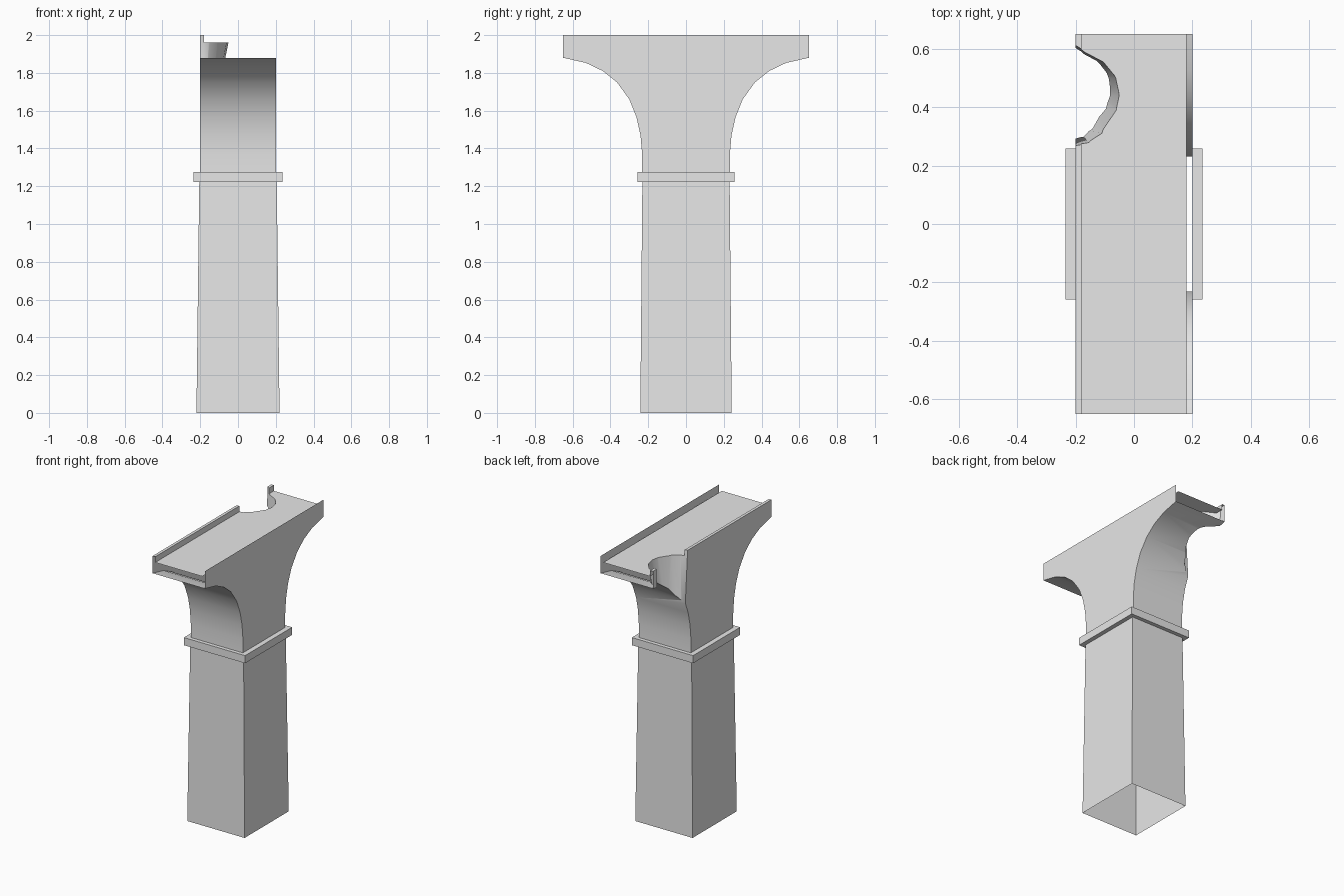
import bpy, bmesh, math

cube = bpy.data.objects.get("Cube")
if cube:
    bpy.data.objects.remove(cube, do_unlink=True)

stone = bpy.data.materials.new("grey stone")
stone.use_nodes = True
stone.diffuse_color = (0.8, 0.8, 0.8, 1)
stone.node_tree.nodes["Principled BSDF"].inputs["Base Color"].default_value = (0.8, 0.8, 0.8, 1)


def loft(name, rings, caps):
    """Skin a stack of matching closed rings."""
    bm = bmesh.new()
    loops = [[bm.verts.new(p) for p in ring] for ring in rings]
    n = len(loops[0])
    for a, b in zip(loops, loops[1:]):
        for i in range(n):
            j = (i + 1) % n
            bm.faces.new((a[i], a[j], b[j], b[i]))
    if caps:
        bm.faces.new(loops[0])
        bm.faces.new(loops[-1])
        bmesh.ops.recalc_face_normals(bm, faces=bm.faces)
    mesh = bpy.data.meshes.new(name)
    bm.to_mesh(mesh)
    bm.free()
    mesh.materials.append(stone)
    obj = bpy.data.objects.new(name, mesh)
    bpy.context.collection.objects.link(obj)
    return obj


def rect(x, y, z):
    return [(-x, -y, z), (x, -y, z), (x, y, z), (-x, y, z)]


def activate(obj):
    bpy.ops.object.select_all(action="DESELECT")
    obj.select_set(True)
    bpy.context.view_layer.objects.active = obj


def cut(obj, cutter):
    cutter.hide_render = True
    activate(obj)
    mod = obj.modifiers.new("cut", "BOOLEAN")
    mod.operation = "DIFFERENCE"
    mod.solver = "EXACT"
    mod.object = cutter
    bpy.ops.object.modifier_apply(modifier=mod.name)
    bpy.data.objects.remove(cutter, do_unlink=True)


# Hollow tapered column and the cornice band around its top
loft("column", [rect(0.22, 0.242, 0), rect(0.205, 0.231, 1.222)], False)
loft("cornice", [rect(0.205, 0.231, 1.222), rect(0.235, 0.258, 1.222),
                 rect(0.235, 0.258, 1.275), rect(0.2, 0.232, 1.275)], False)

# Span with flared arches on both ends
arch = [(0.232, 1.275), (0.232, 1.37), (0.241, 1.47), (0.262, 1.565), (0.3, 1.66),
        (0.365, 1.75), (0.44, 1.81), (0.53, 1.853), (0.65, 1.88), (0.65, 2.0)]
profile = arch + [(-y, z) for y, z in reversed(arch)]
span = loft("arched_span", [[(x, y, z) for y, z in profile] for x in (-0.2, 0.2)], True)

# Sunken deck between two low parapets
cut(span, loft("deck_channel", [rect(0.18, 1, 1.96), rect(0.18, 1, 2.2)], True))

# Broken bite in one side, narrowing downwards
bite = [(-0.2, 0.17), (0, 0.17), (0.03, 0.15), (0.1, 0.11), (0.138, 0.06), (0.15, 0),
        (0.14, -0.05), (0.09, -0.13), (0.045, -0.162), (0, -0.17), (-0.2, -0.17)]
levels = [(1.6, 0.5, 0.85), (2.05, 1.12, 1.03)]
cut(span, loft("bite_cutter", [[(-0.2 + x * sx, 0.44 + y * sy, z) for x, y in bite]
                               for z, sx, sy in levels], True))

# Open the shell at both ends and underneath
bm = bmesh.new()
bm.from_mesh(span.data)
caps = [f for f in bm.faces
        if all(abs(abs(v.co.y) - 0.65) < 0.001 for v in f.verts)
        or all(v.co.z < 1.28 for v in f.verts)]
bmesh.ops.delete(bm, geom=caps, context="FACES")
bm.to_mesh(span.data)
bm.free()
activate(span)
bpy.ops.object.shade_smooth_by_angle(angle=math.radians(35))
